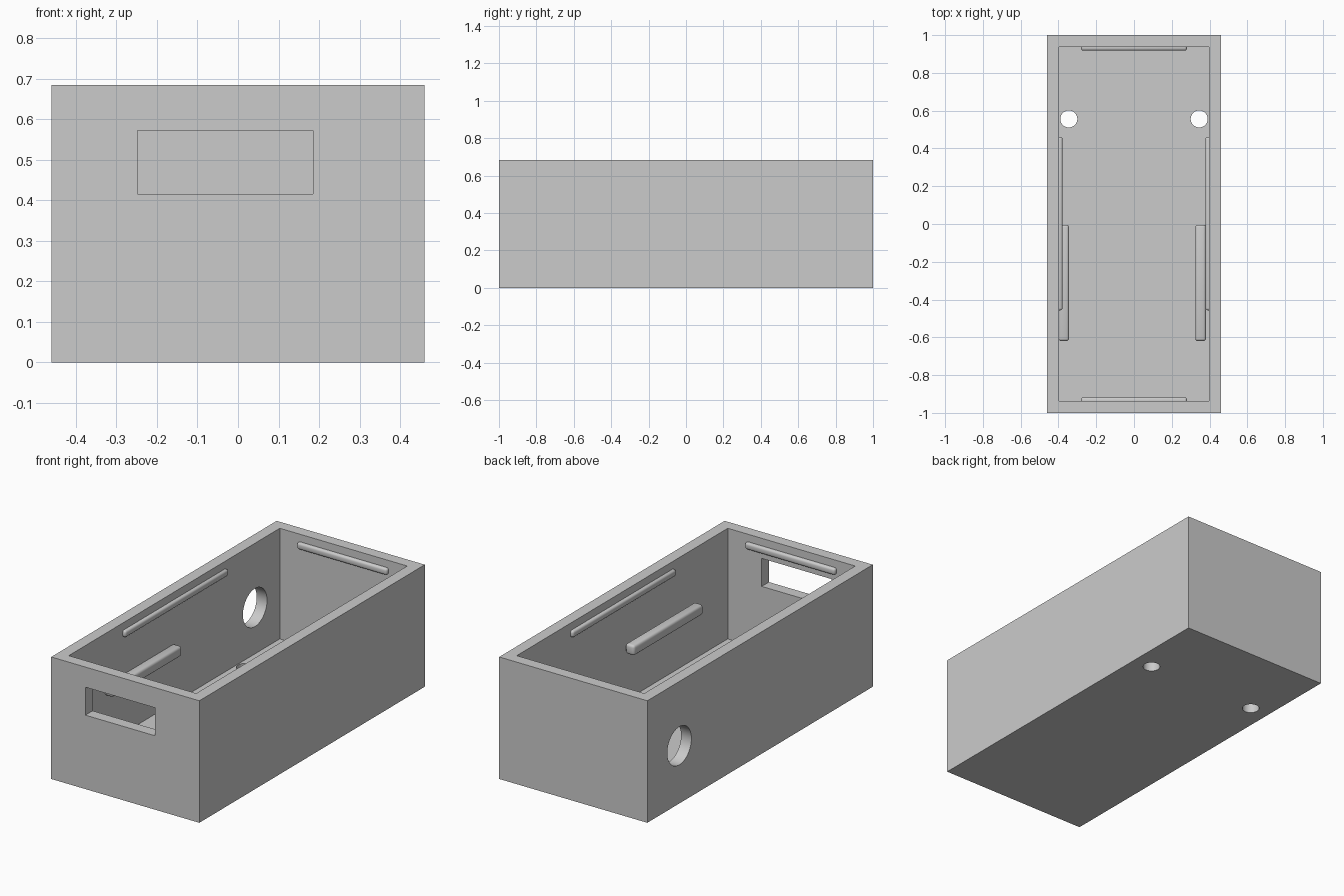
import bpy
import math

cube = bpy.data.objects.get("Cube")
if cube:
    bpy.data.objects.remove(cube, do_unlink=True)

# Single grey material
grey = bpy.data.materials.new("plain_grey")
grey.use_nodes = True
colour = (0.6, 0.6, 0.6, 1)
grey.diffuse_color = colour
grey.node_tree.nodes["Principled BSDF"].inputs["Base Color"].default_value = colour


def box(name, low, high):
    centre = [(a + b) / 2 for a, b in zip(low, high)]
    bpy.ops.mesh.primitive_cube_add(size=1, location=centre)
    ob = bpy.context.object
    ob.name = name
    ob.scale = [b - a for a, b in zip(low, high)]
    bpy.ops.object.transform_apply(location=False, rotation=False, scale=True)
    ob.data.materials.append(grey)
    return ob


def cylinder(name, centre, radius, depth, turn=0):
    bpy.ops.mesh.primitive_cylinder_add(vertices=48, radius=radius, depth=depth,
                                        location=centre, rotation=(0, turn, 0))
    ob = bpy.context.object
    ob.name = name
    ob.data.materials.append(grey)
    return ob


def rounded_bar(name, low, high, radius):
    ob = box(name, low, high)
    bevel = ob.modifiers.new("round", "BEVEL")
    bevel.width = radius
    bevel.segments = 3
    bpy.ops.object.modifier_apply(modifier=bevel.name)
    bpy.ops.object.shade_smooth_by_angle(angle=math.radians(32))
    return ob


def cut(target, cutter):
    mod = target.modifiers.new("cut", "BOOLEAN")
    mod.operation = "DIFFERENCE"
    mod.solver = "EXACT"
    mod.object = cutter
    bpy.context.view_layer.objects.active = target
    bpy.ops.object.modifier_apply(modifier=mod.name)
    bpy.data.objects.remove(cutter, do_unlink=True)


# Open-topped box with thick walls
HX, HY, HZ, WALL = 0.46, 1.0, 0.685, 0.064
IX, IY = HX - WALL, HY - WALL
case = box("case", (-HX, -HY, 0), (HX, HY, HZ))
cut(case, box("cavity", (-IX, -IY, WALL), (IX, IY, HZ + 0.2)))

# Front window, round side opening and two floor holes
cut(case, box("window", (-0.248, -HY - 0.1, 0.415), (0.185, -IY + 0.1, 0.572)))
cut(case, cylinder("side_opening", (-HX, 0.716, 0.324), 0.107, 0.4, math.pi / 2))
for side in (-1, 1):
    cut(case, cylinder("floor_hole", (side * 0.345, 0.556, 0), 0.045, 0.4))
bpy.ops.object.select_all(action="DESELECT")
case.select_set(True)
bpy.context.view_layer.objects.active = case
bpy.ops.object.shade_smooth_by_angle(angle=math.radians(30))

# Raised snap ridges below the rim on all four walls
OUT, LOW, HIGH = 0.018, 0.605, 0.643
for side, word in ((-1, "right"), (1, "left")):
    x = side * IX
    rounded_bar("snap_ridge_" + word, (x - OUT, -0.457, LOW), (x + OUT, 0.46, HIGH), 0.012)
for side, word in ((-1, "front"), (1, "back")):
    y = side * IY
    rounded_bar("snap_ridge_" + word, (-0.28, y - OUT, LOW), (0.28, y + OUT, HIGH), 0.012)

# Rounded support bars halfway up the side walls
for word, x in (("right", -0.4), ("left", 0.325)):
    rounded_bar("support_bar_" + word, (x, -0.62, 0.34), (x + 0.056, -0.004, 0.398), 0.014)
